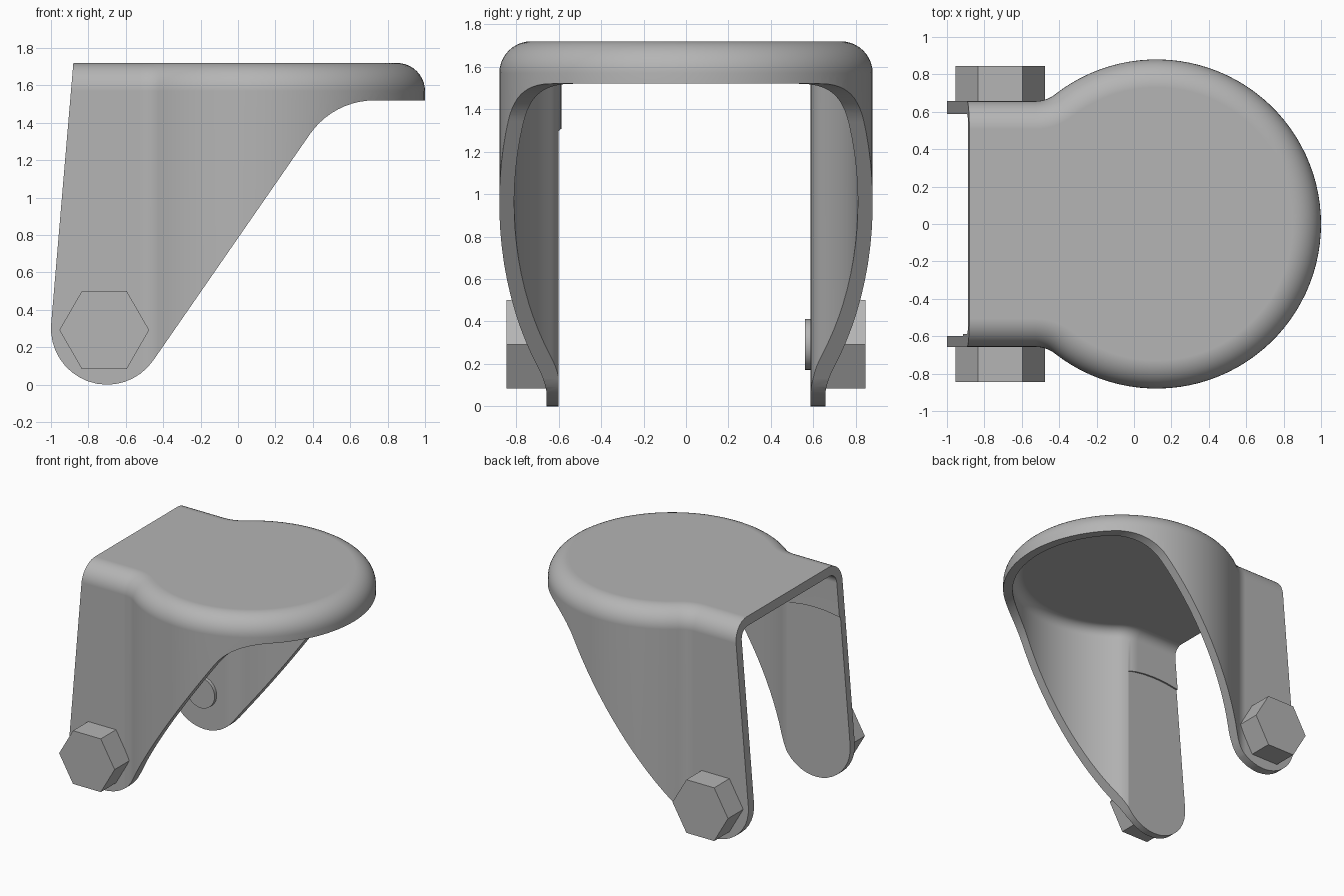
import bpy, bmesh
from math import sin, cos, pi, radians, sqrt, acos, tan
from mathutils import Matrix

if "Cube" in bpy.data.objects:
    bpy.data.objects.remove(bpy.data.objects["Cube"], do_unlink=True)

steel = bpy.data.materials.new("grey steel")
steel.use_nodes = True
GREY = (0.46, 0.46, 0.46, 1)
steel.diffuse_color = GREY
steel.node_tree.nodes["Principled BSDF"].inputs["Base Color"].default_value = GREY

AXLE_X, AXLE_Z = -0.70, 0.30
TOP, WALL = 1.72, 0.07
DOME_X, DOME_R, CHEEK_Y, NECK_R = 0.12, 0.88, 0.657, 0.17


def make_object(name, bm):
    bmesh.ops.recalc_face_normals(bm, faces=bm.faces)
    mesh = bpy.data.meshes.new(name)
    bm.to_mesh(mesh)
    bm.free()
    mesh.materials.append(steel)
    obj = bpy.data.objects.new(name, mesh)
    bpy.context.collection.objects.link(obj)
    return obj


def loft(name, rings):
    """Skin a stack of equal rings and cap both ends."""
    bm = bmesh.new()
    loops = [[bm.verts.new(p) for p in ring] for ring in rings]
    for a, b in zip(loops, loops[1:]):
        n = len(a)
        for i in range(n):
            bm.faces.new((a[i], a[(i + 1) % n], b[(i + 1) % n], b[i]))
    bm.faces.new(loops[0])
    bm.faces.new(loops[-1])
    return make_object(name, bm)


def arc(cx, cy, r, start, end, steps):
    return [(cx + r * cos(start + (end - start) * i / steps),
             cy + r * sin(start + (end - start) * i / steps)) for i in range(steps + 1)]


def plan(inset, back):
    """Keyhole plan: straight cheeks, concave necks and a round nose."""
    neck_y = CHEEK_Y + NECK_R
    reach = DOME_R + NECK_R
    neck_x = DOME_X - sqrt(reach ** 2 - neck_y ** 2)
    a = acos((neck_x - DOME_X) / reach)
    nose = arc(DOME_X, 0, DOME_R - inset, 0, a, 36)
    neck = arc(neck_x, neck_y, NECK_R + inset, a - pi, -pi / 2, 8)
    half = nose + neck[1:] + [(back, CHEEK_Y - inset)]
    return half + [(x, -y) for x, y in reversed(half[1:])]


def rounded_block(name, inset, top, radius, back, bottom):
    levels = [(inset, bottom)]
    for i in range(11):
        t = i / 10 * pi / 2
        levels.append((inset + radius * (1 - cos(t)), top - radius * (1 - sin(t))))
    return loft(name, [[(x, y, z) for x, y in plan(d, back)] for d, z in levels])


def prism_y(name, outline, y0, y1):
    return loft(name, [[(x, y, z) for x, z in outline] for y in (y0, y1)])


def cut(target, tool, operation):
    mod = target.modifiers.new("cut", 'BOOLEAN')
    mod.operation, mod.solver, mod.object = operation, 'EXACT', tool
    bpy.context.view_layer.objects.active = target
    bpy.ops.object.modifier_apply(modifier=mod.name)
    bpy.data.objects.remove(tool, do_unlink=True)


# Fork: rounded shell trimmed to its side outline
fork = rounded_block("fork_shell", 0, TOP, 0.15, -1.2, -0.3)
cut(fork, rounded_block("hollow", WALL, TOP - WALL, 0.08, -1.4, -0.5), 'DIFFERENCE')

slope = radians(55.3)
rim_z, bend = 1.52, 0.42
foot = arc(AXLE_X, AXLE_Z, 0.30, radians(175), radians(270) + slope, 16)
foot = arc(AXLE_X, AXLE_Z, 0.30, radians(175), radians(270) + slope + radians(0), 16)
corner_x = foot[-1][0] + (rim_z - foot[-1][1]) / tan(slope)
bend_x = corner_x + bend * tan(slope / 2)
side = foot + arc(bend_x, rim_z - bend, bend, pi / 2 + slope, pi / 2, 10)
side += [(1.2, rim_z), (1.2, 1.9), (-0.865, 1.9)]
cut(fork, prism_y("side_trim", side, -1.2, 1.2), 'INTERSECT')

# Shallow round relief inside one cheek
relief = arc(AXLE_X, AXLE_Z, 1.03, 0, 2 * pi, 64)[:-1]
cut(fork, prism_y("relief", relief, -0.6, -0.3), 'DIFFERENCE')

# Hex bolt heads on both cheeks and the axle end inside
BOLT_X, BOLT_Z = -0.715, 0.292
hexagon = arc(BOLT_X, BOLT_Z, 0.24, 0, 2 * pi, 6)[:-1]
for label, s in (("right", -1), ("left", 1)):
    prism_y(label + "_bolt_head", hexagon, s * 0.64, s * 0.845)
disc = arc(BOLT_X, BOLT_Z, 0.12, 0, 2 * pi, 32)[:-1]
axle_end = prism_y("axle_end", disc, 0.56, 0.60)

# Smooth curves, crisp edges
for obj in (fork, axle_end):
    obj.data.shade_smooth()
    obj.data.set_sharp_from_angle(angle=radians(30))
    mod = obj.modifiers.new("even_normals", 'WEIGHTED_NORMAL')
    mod.keep_sharp = True
